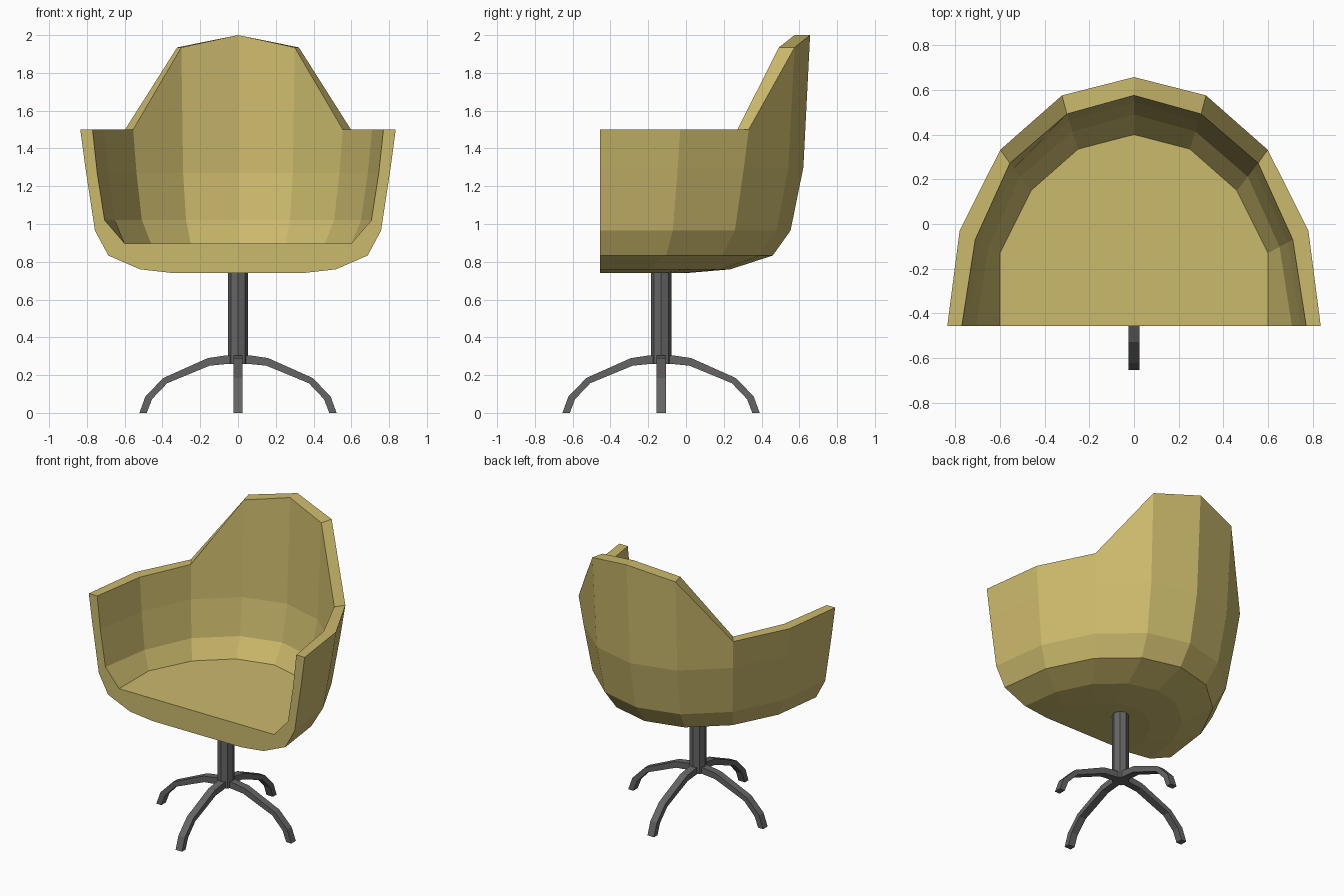
import bpy, bmesh
from math import pi
from mathutils import Matrix, Vector

if "Cube" in bpy.data.objects:
    bpy.data.objects.remove(bpy.data.objects["Cube"])

FRONT = -0.456   # flat front plane of the shell
AXIS = -0.132    # y of the swivel axis


def material(name, color):
    m = bpy.data.materials.new(name)
    m.diffuse_color = (*color, 1)
    m.use_nodes = True
    m.node_tree.nodes["Principled BSDF"].inputs["Base Color"].default_value = m.diffuse_color
    return m


def finish(bm, name, mat):
    bmesh.ops.recalc_face_normals(bm, faces=bm.faces)
    me = bpy.data.meshes.new(name)
    bm.to_mesh(me)
    bm.free()
    ob = bpy.data.objects.new(name, me)
    me.materials.append(mat)
    bpy.context.collection.objects.link(ob)
    return ob


def mirrored(half):
    # half plan runs from the right front edge to the back centre
    return half + [(-x, y) for x, y in half[-2::-1]]


yellow = material("mustard", (0.60, 0.49, 0.15))
grey = material("dark_grey", (0.13, 0.13, 0.13))

# Seat shell: plan outlines shrunk towards the front centre, level by level
outer_plan = mirrored([(0.835, FRONT), (0.78, -0.03), (0.598, 0.332), (0.322, 0.575), (0, 0.657)])
inner_plan = mirrored([(0.77, FRONT), (0.71, -0.07), (0.555, 0.272), (0.30, 0.492), (0, 0.575)])
floor_plan = mirrored([(0.60, FRONT), (0.60, -0.13), (0.46, 0.15), (0.25, 0.335), (0, 0.40)])
rim = [1.5, 1.5, 1.5, 1.935, 2.0]
rim += rim[-2::-1]

bm = bmesh.new()


def ring(plan, heights, s=1.0):
    return [bm.verts.new((x * s, FRONT + (y - FRONT) * s, z)) for (x, y), z in zip(plan, heights)]


outer = [ring(outer_plan, rim)]
for z, s in [(1.3, 0.968), (0.965, 0.907), (0.833, 0.822), (0.76, 0.62), (0.74, 0.41)]:
    outer.append(ring(outer_plan, [z] * 9, s))
inner = [ring(inner_plan, rim)]
for z, s in [(1.27, 0.968), (1.02, 0.917)]:
    inner.append(ring(inner_plan, [z] * 9, s))
inner.append(ring(floor_plan, [0.897] * 9))

rings = outer[::-1] + inner
for a, b in zip(rings, rings[1:]):
    for i in range(8):
        bm.faces.new((a[i], a[i + 1], b[i + 1], b[i]))
bm.faces.new(outer[-1])      # underside
bm.faces.new(inner[-1])      # seat floor
bm.faces.new([r[0] for r in rings] + [r[-1] for r in rings[::-1]])  # front edge
finish(bm, "seat_shell", yellow)

# Swivel post
bm = bmesh.new()
bmesh.ops.create_cone(bm, cap_ends=True, segments=8, radius1=0.054, radius2=0.054, depth=0.49,
                      matrix=Matrix.Translation((0, AXIS, 0.505)))
finish(bm, "swivel_post", grey)

# Four arched legs: side profile given thickness, turned round the post
top = [(0, 0.305), (0.06, 0.305), (0.16, 0.29), (0.395, 0.185), (0.49, 0.088), (0.522, 0)]
under = [(0, 0.26), (0.05, 0.26), (0.15, 0.25), (0.375, 0.157), (0.455, 0.073), (0.483, 0)]
for k, name in enumerate(["right_leg", "back_leg", "left_leg", "front_leg"]):
    bm = bmesh.new()
    place = Matrix.Translation((0, AXIS, 0)) @ Matrix.Rotation(k * pi / 2, 4, 'Z')
    sections = [[bm.verts.new(place @ Vector((x, w, z)))
                 for (x, z), w in ((t, -0.025), (t, 0.025), (u, 0.025), (u, -0.025))]
                for t, u in zip(top, under)]
    for a, b in zip(sections, sections[1:]):
        for i in range(4):
            j = (i + 1) % 4
            bm.faces.new((a[i], a[j], b[j], b[i]))
    bm.faces.new(sections[0])
    bm.faces.new(sections[-1])
    finish(bm, name, grey)
